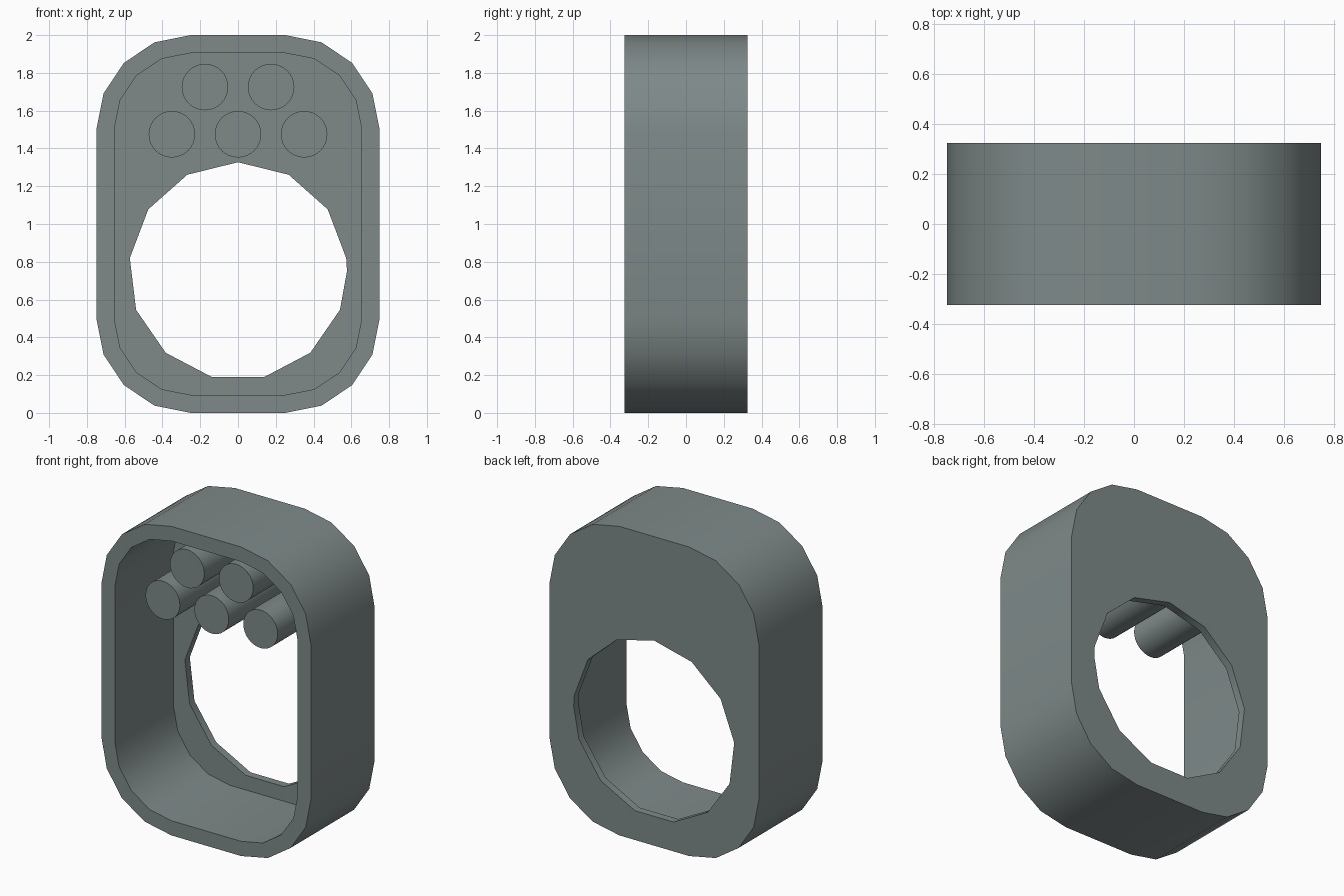
import bpy, bmesh, math

if "Cube" in bpy.data.objects:
    bpy.data.objects.remove(bpy.data.objects["Cube"])

FRONT, BACK, PLATE = -0.325, 0.325, 0.275

mat = bpy.data.materials.new("slate grey")
mat.diffuse_color = (0.21, 0.25, 0.25, 1)
mat.use_nodes = True
mat.node_tree.nodes["Principled BSDF"].inputs["Base Color"].default_value = mat.diffuse_color


def rounded(r, seg=4):
    """Rounded rectangle in x, z with corner radius r."""
    pts = []
    for i, (cx, cz) in enumerate([(.25, 1.5), (-.25, 1.5), (-.25, .5), (.25, .5)]):
        for k in range(seg + 1):
            a = math.pi / 2 * (i + k / seg)
            pts.append((cx + r * math.cos(a), cz + r * math.sin(a)))
    return pts


def finish(bm, name):
    bmesh.ops.recalc_face_normals(bm, faces=bm.faces)
    me = bpy.data.meshes.new(name)
    bm.to_mesh(me)
    bm.free()
    ob = bpy.data.objects.new(name, me)
    bpy.context.collection.objects.link(ob)
    me.materials.append(mat)
    bpy.ops.object.select_all(action='DESELECT')
    ob.select_set(True)
    bpy.context.view_layer.objects.active = ob
    bpy.ops.object.shade_smooth_by_angle(angle=math.radians(30))
    return ob


# Housing: open-fronted rounded case with a holed back plate
bm = bmesh.new()


def loop(pts, y):
    vs = [bm.verts.new((x, y, z)) for x, z in pts]
    return vs, [bm.edges.new((vs[i - 1], vs[i])) for i in range(len(vs))]


def bridge(a, b):
    for i in range(len(a)):
        bm.faces.new((a[i - 1], a[i], b[i], b[i - 1]))


angles = sorted([0.0] + [(math.pi / 2 + k * math.tau / 13) % math.tau for k in range(13)])
hole = [(.577 * math.cos(a), .75 + .577 * math.sin(a)) for a in angles]
outer_f, _ = loop(rounded(.5), FRONT)
outer_b, outer_be = loop(rounded(.5), BACK)
inner_f, _ = loop(rounded(.405), FRONT)
inner_b, inner_be = loop(rounded(.405), PLATE)
hole_f, hole_fe = loop(hole, PLATE)
hole_b, hole_be = loop(hole, BACK)
for a, b in ((outer_f, outer_b), (outer_f, inner_f), (inner_f, inner_b), (hole_f, hole_b)):
    bridge(a, b)
for edges in (outer_be + hole_be, inner_be + hole_fe):
    bmesh.ops.triangle_fill(bm, use_beauty=True, use_dissolve=False, edges=edges, normal=(0, 1, 0))
finish(bm, "housing")

# Pegs standing on the back plate
for n, (x, z) in enumerate([(-.175, 1.725), (.175, 1.725), (-.35, 1.475), (0, 1.475), (.35, 1.475)]):
    bm = bmesh.new()
    rim = [(x + .123 * math.cos(k * math.tau / 32), z + .123 * math.sin(k * math.tau / 32))
           for k in range(32)]
    f, _ = loop(rim, -.27)
    b, _ = loop(rim, PLATE)
    bridge(f, b)
    bm.faces.new(f)
    bm.faces.new(b)
    finish(bm, f"peg_{n + 1}")
